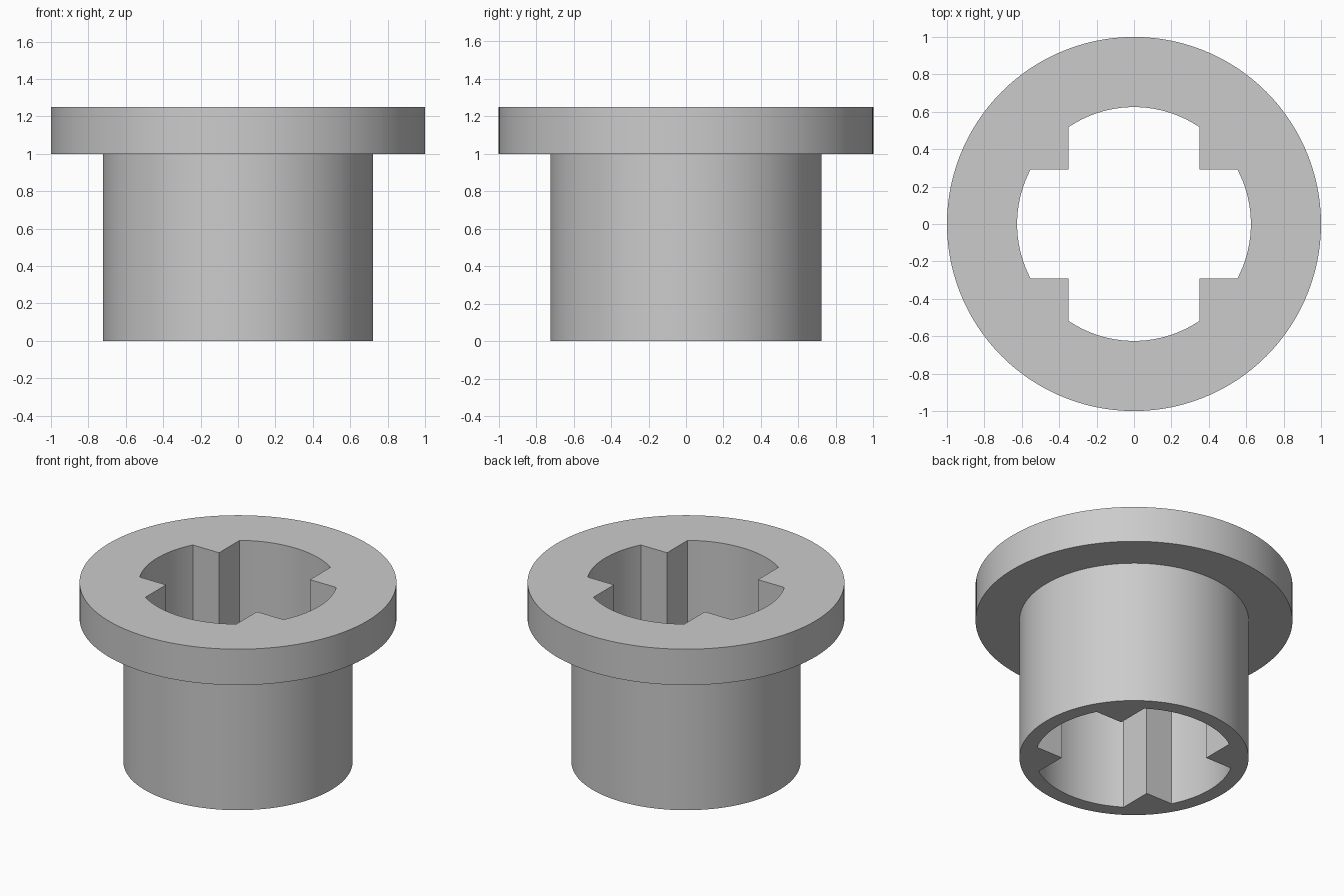
import bpy, bmesh, math

cube = bpy.data.objects.get("Cube")
if cube:
    bpy.data.objects.remove(cube, do_unlink=True)

RIM_R, SLEEVE_R, BORE_R = 1.0, 0.723, 0.625
SLEEVE_H, TOTAL_H = 1.0, 1.25
KEY_X, KEY_Y = 0.35, 0.292      # inner corner of each key
SEGMENTS = 120

# Plain grey material
grey = bpy.data.materials.new("plain_grey")
grey.use_nodes = True
colour = (0.6, 0.6, 0.6, 1)
grey.diffuse_color = colour
grey.node_tree.nodes["Principled BSDF"].inputs["Base Color"].default_value = colour


def bore_radius(a):
    """Distance from the axis to the bore wall, including the four keys."""
    c, s = max(abs(math.cos(a)), 1e-6), max(abs(math.sin(a)), 1e-6)
    return min(BORE_R, max(KEY_X / c, KEY_Y / s))


# Even angles, plus the exact key corners mirrored into each quadrant
corners = [math.asin(KEY_Y / BORE_R), math.atan2(KEY_Y, KEY_X), math.acos(KEY_X / BORE_R)]
angles = [2 * math.pi * i / SEGMENTS for i in range(SEGMENTS)]
for a in corners:
    angles += [a, math.pi - a, math.pi + a, 2 * math.pi - a]
angles.sort()

# Flanged sleeve: rings joined into a closed tube around the keyed bore
bm = bmesh.new()


def ring(radius, z):
    return [bm.verts.new((radius(a) * math.cos(a), radius(a) * math.sin(a), z)) for a in angles]


rings = [
    ring(bore_radius, 0),
    ring(lambda a: SLEEVE_R, 0),
    ring(lambda a: SLEEVE_R, SLEEVE_H),
    ring(lambda a: RIM_R, SLEEVE_H),
    ring(lambda a: RIM_R, TOTAL_H),
    ring(bore_radius, TOTAL_H),
]
n = len(angles)
for k, low in enumerate(rings):
    high = rings[(k + 1) % len(rings)]
    for i in range(n):
        j = (i + 1) % n
        bm.faces.new((low[i], low[j], high[j], high[i]))
bmesh.ops.recalc_face_normals(bm, faces=bm.faces)

mesh = bpy.data.meshes.new("flanged_sleeve")
bm.to_mesh(mesh)
bm.free()
mesh.materials.append(grey)
sleeve = bpy.data.objects.new("flanged_sleeve", mesh)
bpy.context.collection.objects.link(sleeve)

# Smooth round walls, crisp rims and key corners
bpy.ops.object.select_all(action="DESELECT")
sleeve.select_set(True)
bpy.context.view_layer.objects.active = sleeve
bpy.ops.object.shade_smooth_by_angle(angle=math.radians(25))
